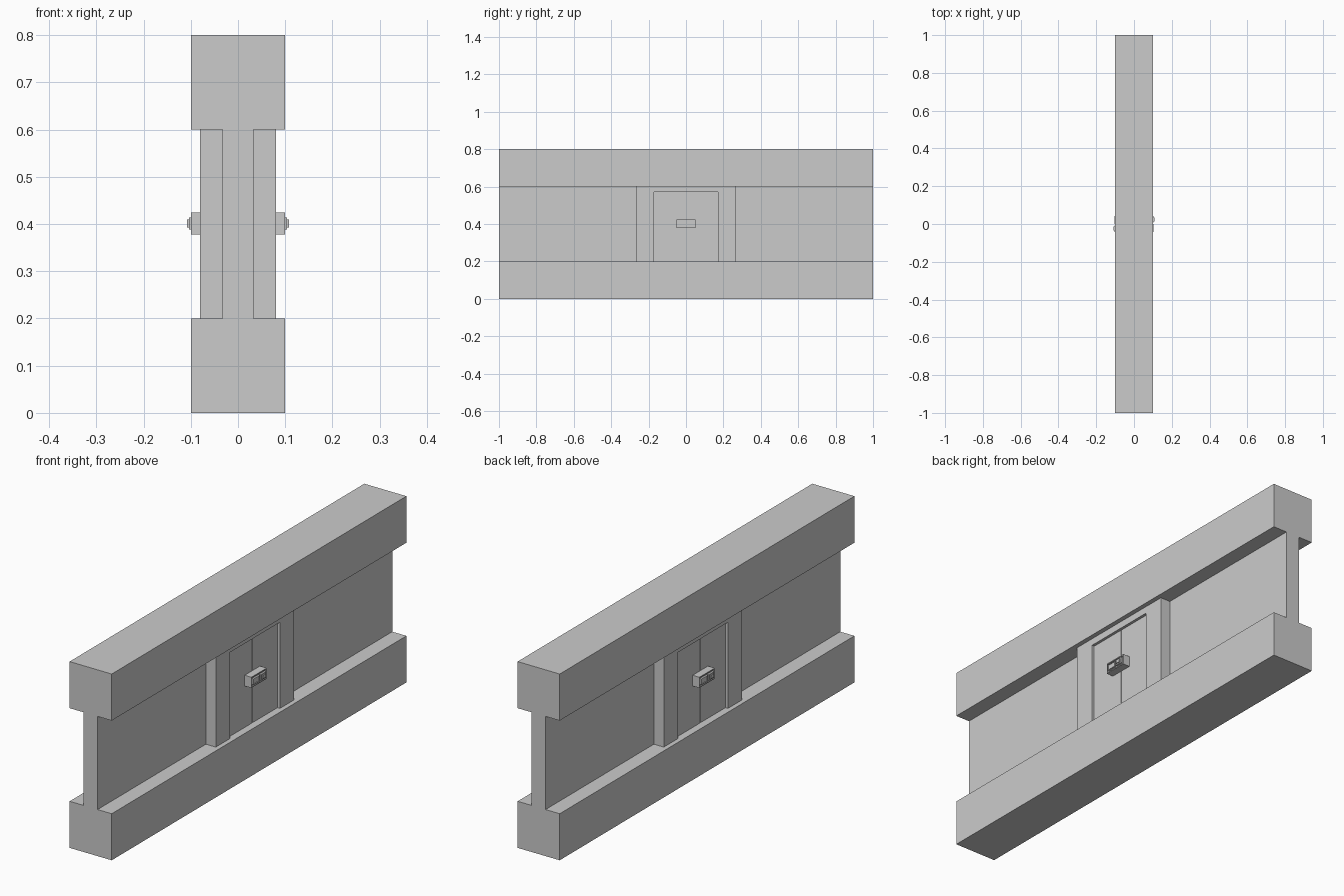
import bpy, bmesh, math
from mathutils import Matrix

if "Cube" in bpy.data.objects:
    bpy.data.objects.remove(bpy.data.objects["Cube"])


def make(name, bm):
    bmesh.ops.recalc_face_normals(bm, faces=bm.faces)
    mesh = bpy.data.meshes.new(name)
    bm.to_mesh(mesh)
    bm.free()
    obj = bpy.data.objects.new(name, mesh)
    bpy.context.collection.objects.link(obj)
    return obj


def prism(name, points, axis, lo, hi):
    """Extrude a 2D outline along axis 'y' (x,z points) or 'x' (y,z points)."""
    bm = bmesh.new()
    verts = [bm.verts.new((lo, a, b) if axis == 'x' else (a, lo, b)) for a, b in points]
    face = bm.faces.new(verts)
    ext = bmesh.ops.extrude_face_region(bm, geom=[face])
    shift = (hi - lo, 0, 0) if axis == 'x' else (0, hi - lo, 0)
    bmesh.ops.translate(bm, vec=shift, verts=[v for v in ext['geom'] if isinstance(v, bmesh.types.BMVert)])
    return make(name, bm)


def box(name, x, y, z, rim=0.0, depth=0.0):
    """Box from ranges; rim/depth sink a panel into the +x face."""
    bm = bmesh.new()
    bmesh.ops.create_cube(bm, size=1)
    for v in bm.verts:
        v.co = [r[0] if c < 0 else r[1] for c, r in zip(v.co, (x, y, z))]
    bm.normal_update()
    if rim:
        face = max(bm.faces, key=lambda f: f.calc_center_median().x)
        bmesh.ops.inset_region(bm, faces=[face], thickness=rim)
        ext = bmesh.ops.extrude_face_region(bm, geom=[face])
        bmesh.ops.translate(bm, vec=(-depth, 0, 0),
                            verts=[v for v in ext['geom'] if isinstance(v, bmesh.types.BMVert)])
        if face.is_valid:
            bmesh.ops.delete(bm, geom=[face], context='FACES_ONLY')
    return make(name, bm)


# I-shaped wall section
half = [(0.1, 0), (0.1, 0.2), (0.033, 0.2), (0.033, 0.6), (0.1, 0.6), (0.1, 0.8)]
prism("wall", half + [(-x, z) for x, z in reversed(half)], 'y', -1, 1)

# Door parts for the +x side, then turned half a circle for the other side
arch = [(-0.265, 0.2), (-0.17, 0.2), (-0.17, 0.57), (0.17, 0.57),
        (0.17, 0.2), (0.265, 0.2), (0.265, 0.6), (-0.265, 0.6)]
parts = [
    prism("door_frame", arch, 'x', 0.033, 0.08),
    box("door_leaf_left", (0.033, 0.068), (-0.17, -0.001), (0.2, 0.57)),
    box("door_leaf_right", (0.033, 0.068), (0.001, 0.17), (0.2, 0.57)),
    # Lock housing with raised screen bezel and button
    box("lock_housing", (0.066, 0.1), (-0.052, 0.052), (0.378, 0.424), 0.006, 0.004),
    box("lock_screen", (0.095, 0.104), (-0.042, 0.001), (0.388, 0.414), 0.004, 0.003),
    box("lock_button_base", (0.095, 0.104), (0.007, 0.042), (0.388, 0.414)),
    box("lock_button", (0.103, 0.108), (0.014, 0.035), (0.393, 0.409)),
]
for part in parts:
    twin = part.copy()
    twin.name = part.name + "_back"
    twin.matrix_world = Matrix.Rotation(math.pi, 4, 'Z')
    bpy.context.collection.objects.link(twin)
